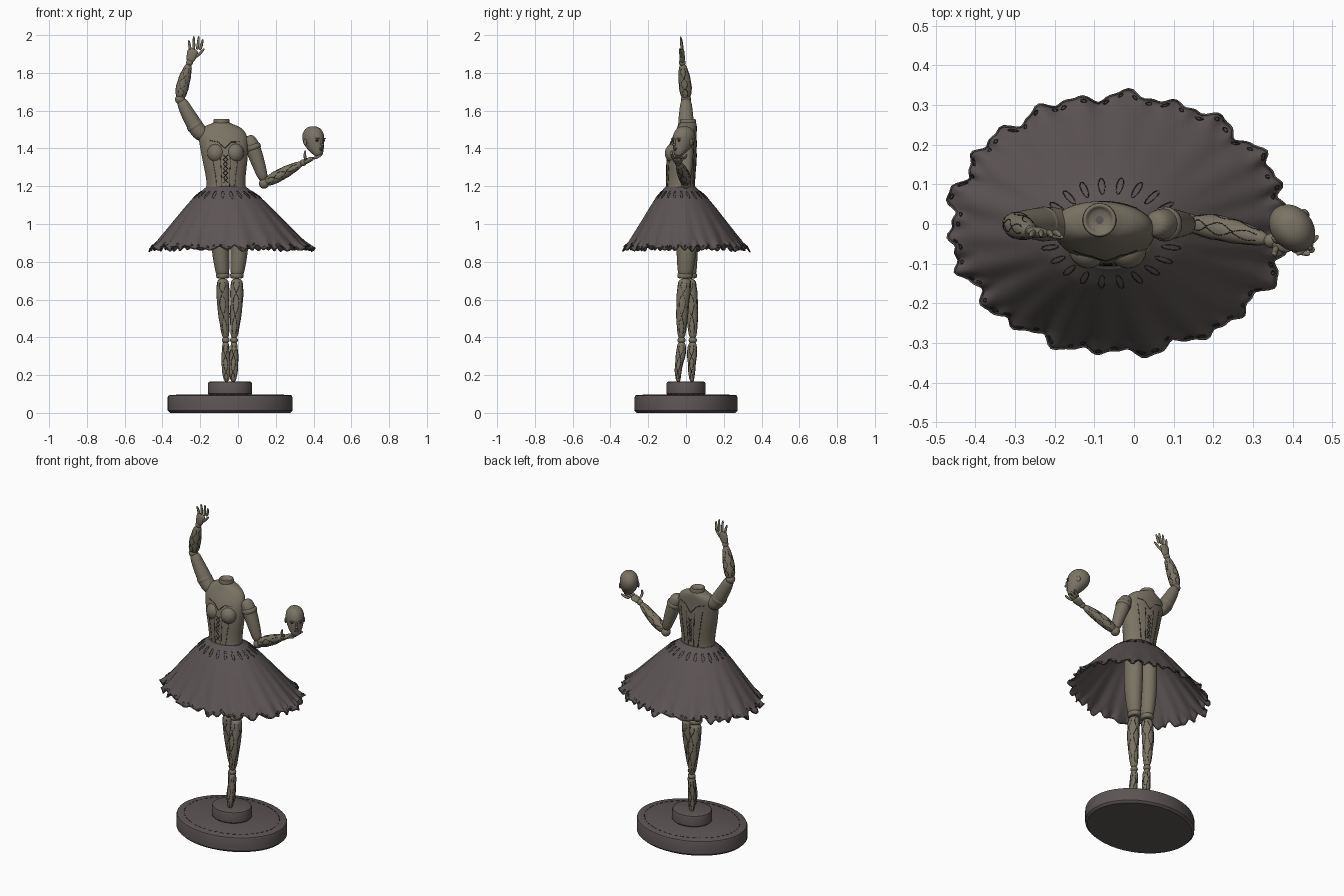
import bpy, bmesh, math, random
from math import sin, cos, pi, tau
from mathutils import Vector, Matrix
from mathutils.bvhtree import BVHTree

random.seed(4)
if "Cube" in bpy.data.objects:
    bpy.data.objects.remove(bpy.data.objects["Cube"])


def material(name, rgb):
    m = bpy.data.materials.new(name)
    m.use_nodes = True
    m.diffuse_color = (*rgb, 1)
    m.node_tree.nodes["Principled BSDF"].inputs["Base Color"].default_value = (*rgb, 1)
    return m


SKIN = material("olive porcelain", (0.195, 0.172, 0.128))
CLOTH = material("plum grey cloth", (0.108, 0.089, 0.089))
SEAM = material("dark seam", (0.03, 0.027, 0.025))


def add(name, verts, faces, mat, subsurf=0):
    me = bpy.data.meshes.new(name)
    me.from_pydata(verts, [], faces)
    me.materials.append(mat)
    me.shade_smooth()
    ob = bpy.data.objects.new(name, me)
    bpy.context.collection.objects.link(ob)
    if subsurf:
        ob.modifiers.new("smooth", "SUBSURF").levels = subsurf
        ob.modifiers["smooth"].render_levels = subsurf
    return ob


def loft(name, rings, mat=SKIN, flat=False, n=16, subsurf=2, cap_top=True):
    """Skin elliptical rings (x, y, z, a, b); flat rings stay horizontal."""
    pts = [Vector(r[:3]) for r in rings]
    verts, faces = [], []
    for i, r in enumerate(rings):
        a, b = r[3], r[-1]
        t = (pts[min(i + 1, len(pts) - 1)] - pts[max(i - 1, 0)]).normalized()
        u = Vector((1, 0, 0)) if flat else Vector((0.1, 1, 0.05)).cross(t).normalized()
        w = Vector((0, 1, 0)) if flat else t.cross(u)
        verts += [pts[i] + u * a * cos(tau * k / n) + w * b * sin(tau * k / n) for k in range(n)]
    for i in range(len(rings) - 1):
        for k in range(n):
            j = (k + 1) % n
            faces.append((i * n + k, i * n + j, i * n + n + j, i * n + n + k))
    faces.append(tuple(reversed(range(n))))
    if cap_top:
        faces.append(tuple(range(len(verts) - n, len(verts))))
    return add(name, verts, faces, mat, subsurf)


def ball(name, center, size, mat=SKIN):
    bm = bmesh.new()
    m = Matrix.Translation(center) @ Matrix.Diagonal((*size, 1))
    bmesh.ops.create_uvsphere(bm, u_segments=20, v_segments=12, radius=1, matrix=m)
    me = bpy.data.meshes.new(name)
    bm.to_mesh(me)
    bm.free()
    me.materials.append(mat)
    me.shade_smooth()
    ob = bpy.data.objects.new(name, me)
    bpy.context.collection.objects.link(ob)
    return ob


def seams(name, lines, target=None, closed=False, r=0.0018, mat=SEAM):
    """Thin cords through the given lines, laid on the target's surface."""
    tree = None
    if target:
        bpy.context.view_layer.update()
        tree = BVHTree.FromObject(target, bpy.context.evaluated_depsgraph_get())
    cu = bpy.data.curves.new(name, "CURVE")
    cu.dimensions, cu.bevel_depth, cu.bevel_resolution = "3D", r, 0
    for line in lines:
        p = [Vector(q) for q in line]
        if tree:
            p = [a.lerp(b, k / 6) for a, b in zip(p, p[1:]) for k in range(6)] + [p[-1]]
            offset = target.matrix_world.translation
            p = [tree.find_nearest(q - offset)[0] + offset for q in p]
        sp = cu.splines.new("POLY")
        sp.points.add(len(p) - 1)
        sp.use_cyclic_u = closed
        for dst, q in zip(sp.points, p):
            dst.co = (*q, 1)
    cu.materials.append(mat)
    ob = bpy.data.objects.new(name, cu)
    bpy.context.collection.objects.link(ob)
    return ob


def filigree(name, rings, target):
    """Wavy vine lines running along a limb."""
    lines = []
    for s in range(4):
        for sign in (-1, 1):
            line = []
            for i in range(25):
                f = 0.08 + 0.84 * i / 24 * 1.0
                g = f * (len(rings) - 1)
                j = min(int(g), len(rings) - 2)
                c = Vector(rings[j][:3]).lerp(Vector(rings[j + 1][:3]), g - j)
                t = (Vector(rings[j + 1][:3]) - Vector(rings[j][:3])).normalized()
                u = Vector((0.1, 1, 0.05)).cross(t).normalized()
                a = tau * s / 4 + sign * 0.5 * abs(sin(3 * pi * f))
                line.append(c + (u * cos(a) + t.cross(u) * sin(a)) * 0.05)
            lines.append(line)
    seams(name, lines, target, r=0.0012)


# Stand
CX = -0.042


def disc(name, rx, ry, z0, z1, e):
    prof = [(-e, z0), (0, z0 + e), (0, z1 - e), (-e * 0.3, z1 - e * 0.3), (-e, z1)]
    ob = loft(name, [(CX, 0, z, rx + d, ry + d) for d, z in prof], CLOTH, True, 40, 0)
    bpy.context.view_layer.objects.active = ob
    ob.select_set(True)
    bpy.ops.object.shade_smooth_by_angle(angle=0.6)
    ob.select_set(False)


disc("stand_base", 0.33, 0.272, 0, 0.095, 0.012)
disc("stand_step", 0.117, 0.104, 0.09, 0.166, 0.012)
seams("stand_stitching", [[(CX + 0.285 * cos(a), 0.23 * sin(a), 0.0955)
                           for a in (tau * k / 48, tau * (k + 0.3) / 48, tau * (k + 0.6) / 48)]
                          for k in range(48)])

# Legs on pointe, the left one slightly forward
for s, side in ((1, "left"), (-1, "right")):
    def leg(z, d, y, rx, ry):
        return (-0.043 + s * d, 0.006 - s * y, z, rx, ry)
    loft(side + "_thigh", [leg(1.17, 0.05, 0, 0.05, 0.06), leg(1.0, 0.052, 0, 0.053, 0.062),
                           leg(0.86, 0.05, 0.003, 0.049, 0.055), leg(0.77, 0.042, 0.008, 0.04, 0.045),
                           leg(0.715, 0.037, 0.01, 0.034, 0.038)], flat=True)
    loft(side + "_knee_band", [leg(z, 0.037, 0.011, r, r * 1.15)
                               for z, r in ((0.712, 0.03), (0.714, 0.036), (0.738, 0.038), (0.74, 0.03))],
         flat=True, subsurf=1)
    shin = [leg(0.715, 0.037, 0.011, 0.032, 0.037), leg(0.66, 0.037, 0.016, 0.035, 0.036),
            leg(0.58, 0.036, 0.024, 0.035, 0.036), leg(0.48, 0.028, 0.028, 0.027, 0.029),
            leg(0.385, 0.022, 0.03, 0.02, 0.021)]
    filigree(side + "_shin_vines", shin, loft(side + "_shin", shin, flat=True))
    ball(side + "_ankle", leg(0.385, 0.022, 0.03, 0, 0)[:3], (0.021, 0.022, 0.017))
    foot = [leg(0.38, 0.022, 0.03, 0.018, 0.02), leg(0.335, 0.022, 0.027 + 0.002 * s, 0.02, 0.028),
            leg(0.285, 0.021, 0.032 + 0.006 * s, 0.025, 0.024), leg(0.23, 0.019, 0.036 + 0.012 * s, 0.024, 0.019),
            leg(0.185, 0.018, 0.036 + 0.012 * s, 0.018, 0.014), leg(0.164, 0.018, 0.036 + 0.01 * s, 0.012, 0.011)]
    filigree(side + "_slipper_vines", foot, loft(side + "_foot", foot, flat=True))

# Torso, bust and open neck
torso = loft("torso", [(-0.063, -0.03, 1.13, 0.115, 0.085), (-0.063, -0.03, 1.19, 0.102, 0.076),
                       (-0.065, -0.028, 1.25, 0.105, 0.076), (-0.068, -0.025, 1.32, 0.118, 0.08),
                       (-0.072, -0.02, 1.39, 0.127, 0.078), (-0.078, -0.012, 1.45, 0.132, 0.068),
                       (-0.086, 0.002, 1.495, 0.125, 0.056), (-0.088, 0.008, 1.52, 0.088, 0.05),
                       (-0.088, 0.01, 1.532, 0.05, 0.045), (-0.087, 0.01, 1.54, 0.043, 0.043)], flat=True, n=24)
loft("neck_rim", [(-0.087, 0.01, z, r, r) for z, r in
                  ((1.52, 0.044), (1.535, 0.043), (1.55, 0.043), (1.557, 0.041), (1.556, 0.032), (1.542, 0.03))],
     flat=True, n=24, subsurf=1)
ball("neck_socket", (-0.087, 0.01, 1.538), (0.028, 0.028, 0.006), CLOTH)
for s, side in ((1, "left"), (-1, "right")):
    ball(side + "_bust", (-0.066 + s * 0.05, -0.064, 1.375), (0.048, 0.048, 0.052))

# Corset seams and lacing, front and back
lines = []
for y in (-0.14, 0.1):
    for s in (-1, 1):
        lines += [[(-0.066 + s * a, y, z) for a, z in ((0.025, 1.2), (0.03, 1.3), (0.035, 1.41))],
                  [(-0.066 + s * a, y, z) for a, z in ((0.065, 1.2), (0.085, 1.32), (0.1, 1.43))],
                  [(-0.07 + s * a, y, z) for a, z in ((0, 1.41), (0.045, 1.455), (0.11, 1.465))]]
        lines += [[(-0.066 + s * 0.014, y, 1.22 + k * 0.025), (-0.066 - s * 0.014, y, 1.245 + k * 0.025)]
                  for k in range(6)]
seams("corset_seams", lines, torso)

# Arms
ARMS = {
    "left": ([(0.045, 0, 1.465, 0.03), (0.07, 0, 1.43, 0.041), (0.09, 0, 1.37, 0.041),
              (0.115, 0, 1.30, 0.034), (0.14, 0, 1.222, 0.026)],
             [(0.138, 0, 1.214, 0.023), (0.195, -0.005, 1.245, 0.034), (0.26, -0.02, 1.28, 0.031),
              (0.345, -0.042, 1.325, 0.018)]),
    "right": ([(-0.17, 0, 1.455, 0.04), (-0.215, 0, 1.495, 0.045), (-0.248, 0, 1.555, 0.041),
               (-0.28, 0, 1.61, 0.035), (-0.304, 0, 1.665, 0.028)],
              [(-0.306, 0, 1.66, 0.027), (-0.297, -0.002, 1.72, 0.036), (-0.28, -0.01, 1.78, 0.032),
               (-0.257, -0.02, 1.855, 0.018)]),
}
for side, (upper, fore) in ARMS.items():
    loft(side + "_upper_arm", upper)
    filigree(side + "_forearm_vines", fore, loft(side + "_forearm", fore))
    ball(side + "_elbow", fore[0][:3], (0.027, 0.027, 0.027))
    ball(side + "_wrist", fore[-1][:3], (0.018, 0.018, 0.018))
    p, q = Vector(upper[1][:3]), Vector(upper[2][:3])
    loft(side + "_shoulder_cuff", [(*p.lerp(q, f), r) for f, r in
                                   ((0.15, 0.036), (0.2, 0.045), (0.6, 0.046), (0.65, 0.036))], subsurf=1)


def fingers(side, pairs):
    for i, (a, b, c) in enumerate(pairs):
        loft(f"{side}_finger_{i + 1}", [(*a, 0.009), (*b, 0.0085), (*c, 0.006)], n=8)


# Hands: one raised and open, one cupped under the head
loft("right_palm", [(-0.258, -0.02, 1.85, 0.016, 0.014), (-0.246, -0.021, 1.885, 0.028, 0.016),
                    (-0.235, -0.022, 1.93, 0.034, 0.012)])
fingers("right", [((-0.226 + 0.018 * k, -0.022, 1.92), (-0.222 + 0.022 * k, -0.021, 1.952 - 0.006 * k * k),
                   (-0.221 + 0.027 * k, -0.03, 2.0 - 0.011 * k * k)) for k in (-1.5, -0.5, 0.5, 1.3)]
        + [((-0.228, -0.022, 1.88), (-0.2, -0.03, 1.905), (-0.176, -0.034, 1.93))])
loft("left_palm", [(0.343, -0.042, 1.322, 0.014, 0.016), (0.37, -0.045, 1.337, 0.014, 0.028),
                   (0.40, -0.04, 1.35, 0.012, 0.034)])
fingers("left", [((0.395, -0.04 + d, 1.348), (0.42, -0.04 + d * 1.4, 1.352), (0.445, -0.04 + d * 1.7, 1.37))
                 for d in (-0.022, -0.006, 0.01, 0.026)]
        + [((0.36, -0.055, 1.335), (0.352, -0.078, 1.36), (0.357, -0.075, 1.392))])

# Held head, turned towards the front left
parts = [loft("head", [(0, y, z, a, b) for y, z, a, b in
                       ((-0.038, 0, 0.016, 0.014), (-0.034, 0.01, 0.027, 0.027), (-0.018, 0.035, 0.04, 0.046),
                        (-0.003, 0.062, 0.049, 0.062), (0.002, 0.092, 0.054, 0.068), (0.004, 0.12, 0.053, 0.065),
                        (0.004, 0.146, 0.04, 0.048), (0.004, 0.16, 0.018, 0.02))], flat=True),
         ball("nose_bridge", (0, -0.065, 0.077), (0.006, 0.007, 0.018)),
         ball("nose_tip", (0, -0.07, 0.062), (0.009, 0.009, 0.007)),
         ball("upper_lip", (0, -0.062, 0.042), (0.014, 0.006, 0.004)),
         ball("lower_lip", (0, -0.061, 0.035), (0.011, 0.006, 0.004)),
         ball("mouth_line", (0, -0.063, 0.0385), (0.013, 0.0048, 0.001), SEAM)]
for s, side in ((1, "left"), (-1, "right")):
    parts += [ball(side + "_eye", (s * 0.021, -0.054, 0.083), (0.011, 0.006, 0.0045), SEAM),
              ball(side + "_brow", (s * 0.021, -0.056, 0.094), (0.016, 0.007, 0.004)),
              ball(side + "_ear", (s * 0.052, 0.008, 0.075), (0.006, 0.012, 0.018))]
for ob in parts:
    ob.matrix_world = Matrix.Translation((0.4, -0.012, 1.358)) @ Matrix.Rotation(math.radians(42), 4, "Z")

# Pleated skirt with a ragged hem
PROFILE = [(0, 1.198), (0.07, 1.18), (0.22, 1.145), (0.4, 1.085), (0.58, 1.02), (0.76, 0.955), (0.9, 0.905), (1, 0.872)]


def skirt_point(a, t, lift=0.0):
    g = t * (len(PROFILE) - 1)
    j = min(int(g), len(PROFILE) - 2)
    (r0, z0), (r1, z1) = PROFILE[j:j + 2]
    r, z = r0 + (r1 - r0) * (g - j), z0 + (z1 - z0) * (g - j)
    wave = 0.6 * sin(22 * a + 0.8 * sin(3 * a)) + 0.4 * sin(13 * a + 1)
    k = 1 + 0.045 * r * wave + 0.012 * max(0, r - 0.85) / 0.15 * sin(47 * a)
    z += lift - 0.008 * r * wave + 0.012 * max(0, r - 0.85) / 0.15 * sin(35 * a + 2 * sin(5 * a))
    return Vector((-0.063 + 0.025 * r + (0.103 + 0.322 * r) * k * cos(a),
                   -0.03 + 0.03 * r + (0.079 + 0.245 * r) * k * sin(a), z))


N, ROWS = 240, 22
skirt = add("skirt", [skirt_point(tau * k / N, i / (ROWS - 1)) for i in range(ROWS) for k in range(N)],
            [(i * N + k, i * N + N + k, i * N + N + (k + 1) % N, i * N + (k + 1) % N)
             for i in range(ROWS - 1) for k in range(N)], CLOTH)
skirt.modifiers.new("thickness", "SOLIDIFY").thickness = 0.005
loft("waistband", [(-0.063, -0.03, z, 0.105 + d, 0.079 + d) for z, d in
                   ((1.18, -0.006), (1.182, 0.004), (1.2, 0.002), (1.202, -0.006))], CLOTH, True, 32, 1)

# Leaf outlines below the waist and lace eyelets along the hem
seams("waist_leaves", [[skirt_point(tau * k / 22 + 0.05 * sin(q), 0.24 + 0.07 * cos(q), 0.001)
                        for q in (tau * i / 12 for i in range(12))] for k in range(22)], closed=True, r=0.0012)
eyelets = []
for k in range(60):
    a, t = tau * k / 60 + random.uniform(-0.03, 0.03), random.uniform(0.93, 0.965)
    w = random.uniform(0.012, 0.026)
    eyelets.append([skirt_point(a + w * cos(tau * i / 8), t + 0.018 * sin(tau * i / 8), 0.001) for i in range(8)])
seams("hem_eyelets", eyelets, closed=True, r=0.0016)
seams("hem_edge", [[skirt_point(tau * k / N, 1) for k in range(N)]], closed=True, r=0.003, mat=CLOTH)
